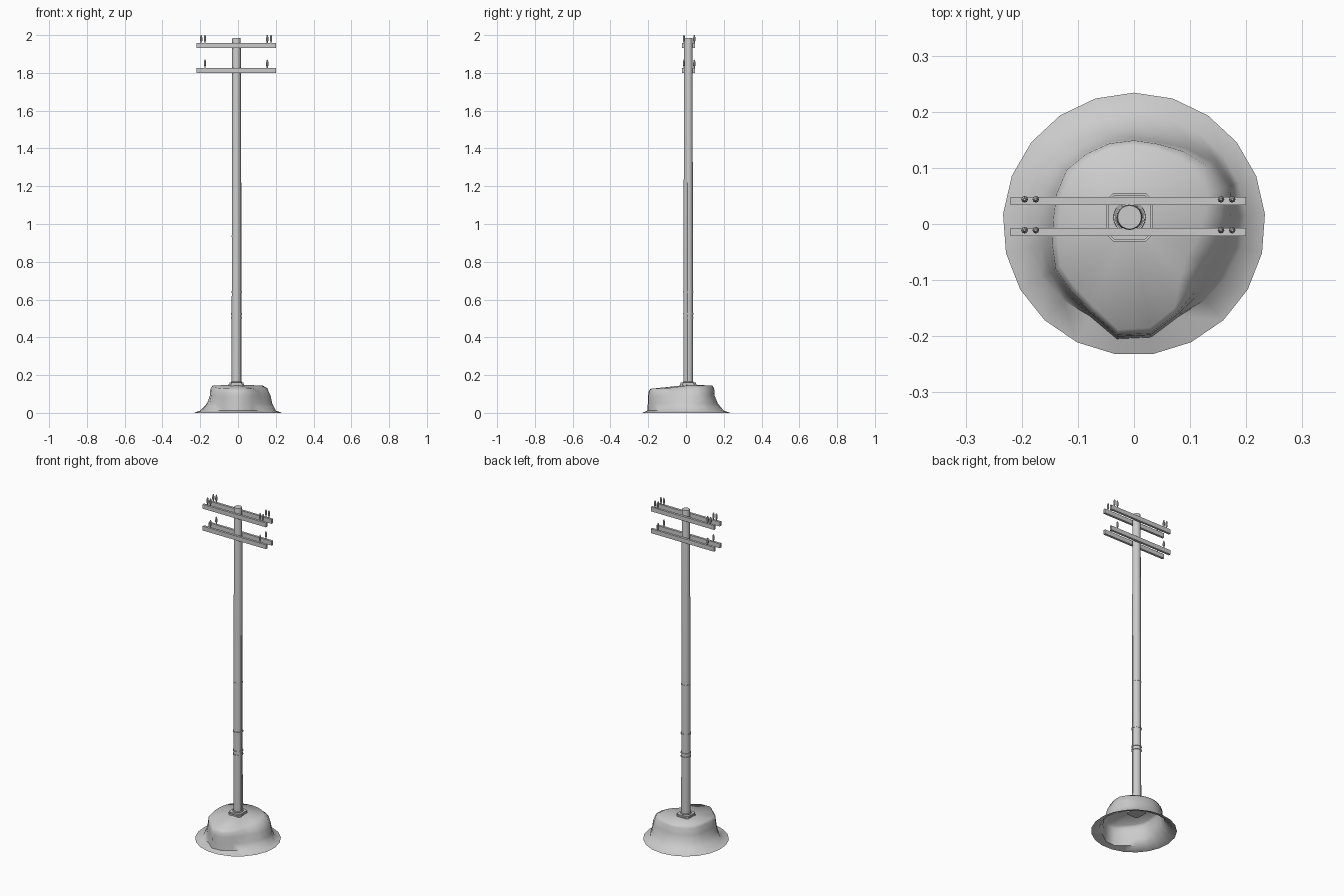
import bpy, bmesh, math
from mathutils import Vector

old = bpy.data.objects.get("Cube")
if old:
    bpy.data.objects.remove(old, do_unlink=True)

grey = bpy.data.materials.new("plain grey")
grey.use_nodes = True
COLOUR = (0.6, 0.6, 0.6, 1)
grey.diffuse_color = COLOUR
grey.node_tree.nodes["Principled BSDF"].inputs["Base Color"].default_value = COLOUR

PX, PY = -0.008, 0.012  # pole axis


def finish(bm, name, smooth=None):
    bmesh.ops.recalc_face_normals(bm, faces=bm.faces)
    mesh = bpy.data.meshes.new(name)
    bm.to_mesh(mesh)
    bm.free()
    mesh.materials.append(grey)
    obj = bpy.data.objects.new(name, mesh)
    bpy.context.collection.objects.link(obj)
    if smooth:
        bpy.ops.object.select_all(action="DESELECT")
        obj.select_set(True)
        bpy.context.view_layer.objects.active = obj
        bpy.ops.object.shade_smooth_by_angle(angle=math.radians(smooth))
    return obj


def lathe(name, profile, x=PX, y=PY, sides=20):
    """Closed turned solid from (radius, height) pairs."""
    bm = bmesh.new()
    rings = [[bm.verts.new((x + r * math.cos(i * math.tau / sides),
                            y + r * math.sin(i * math.tau / sides), z))
              for i in range(sides)] for r, z in profile]
    for a, b in zip(rings, rings[1:]):
        for i in range(sides):
            j = (i + 1) % sides
            bm.faces.new((a[i], a[j], b[j], b[i]))
    bm.faces.new(rings[0])
    bm.faces.new(rings[-1])
    return finish(bm, name, 40)


def prism(name, outline, z0, z1):
    bm = bmesh.new()
    face = bm.faces.new([bm.verts.new((x, y, z0)) for x, y in outline])
    top = bmesh.ops.extrude_face_region(bm, geom=[face])
    verts = [v for v in top["geom"] if isinstance(v, bmesh.types.BMVert)]
    bmesh.ops.translate(bm, verts=verts, vec=(0, 0, z1 - z0))
    return finish(bm, name)


# Mound of earth: an open shell with an uneven rim, clockwise from the back
rim = [.145, .145, .147, .150, .145, .130, .122, .115, .130, .172, .193,
       .196, .170, .160, .157, .146, .140, .144, .150, .147, .146]
bulge = {2: .01, 3: .022, 4: .032, 5: .036, 6: .036, 7: .032, 8: .026}
N = len(rim)
bm = bmesh.new()
rings = []
for level in range(6):
    ring = []
    for i, r in enumerate(rim):
        a = math.tau * i / N
        front = max(0, -math.cos(a))
        top = 0.145 - 0.018 * front
        side = r + 0.007 + bulge.get(i, 0)
        foot = max(side + 0.004, 0.2 - 0.02 * front)
        rad, z = [(0.234, 0), (foot, 0.012), ((foot + 2 * side) / 3, 0.05),
                  (side, 0.09), (r + 0.004 + bulge.get(i, 0) * 0.55, top - 0.014),
                  (r - 0.006, top)][level]
        ring.append(bm.verts.new((rad * math.sin(a), rad * math.cos(a), z)))
    rings.append(ring)
for a, b in zip(rings, rings[1:]):
    for i in range(N):
        j = (i + 1) % N
        bm.faces.new((a[i], a[j], b[j], b[i]))
peak = bm.verts.new((PX, PY, 0.149))
for i in range(N):
    bm.faces.new((rings[-1][i], rings[-1][(i + 1) % N], peak))
finish(bm, "earth_mound", 60)

# Chamfered footing and collar
w, d, c = 0.041, 0.043, 0.012
outline = [(w, d - c), (w - c, d), (c - w, d), (-w, d - c),
           (-w, c - d), (c - w, -d), (w - c, -d), (w, c - d)]
prism("footing_block", [(PX + x, PY + y) for x, y in outline], 0.11, 0.152)
prism("footing_plate", [(PX + x * 0.93, PY + y * 0.93) for x, y in outline], 0.152, 0.16)
lathe("pole_collar", [(0.029, 0.155), (0.029, 0.164), (0.026, 0.167)])

# Pole and its straps
lathe("pole", [(0.026, 0.14), (0.0225, 1.978), (0.021, 1.986)])
for i, z in enumerate((0.503, 0.525, 0.64, 0.935)):
    r = 0.0285 if i < 3 else 0.026
    lathe(f"strap_{i + 1}", [(r, z - 0.003), (r, z + 0.003)])

# Thin conduit up the side of the pole
lathe("conduit", [(0.003, 0.15), (0.003, 1.22)], PX + 0.024, PY - 0.004, 8)

# Crossarms in front of and behind the pole, with pins
pin = [(0.003, -0.004), (0.003, 0.012), (0.006, 0.014),
       (0.006, 0.03), (0.004, 0.042), (0.002, 0.046)]
for level, z, pins in (("upper", 1.931, (-0.195, -0.175, 0.155, 0.175)),
                       ("lower", 1.80, (-0.175, 0.155))):
    for side, y in (("front", -0.014), ("back", 0.041)):
        prism(f"{level}_{side}_crossarm",
              [(-0.22, y - 0.007), (0.2, y - 0.007), (0.2, y + 0.007), (-0.22, y + 0.007)],
              z, z + 0.026)
        for i, x in enumerate(pins):
            lathe(f"{level}_{side}_pin_{i + 1}",
                  [(r, z + 0.024 + h) for r, h in pin], x, y + 0.003, 8)
